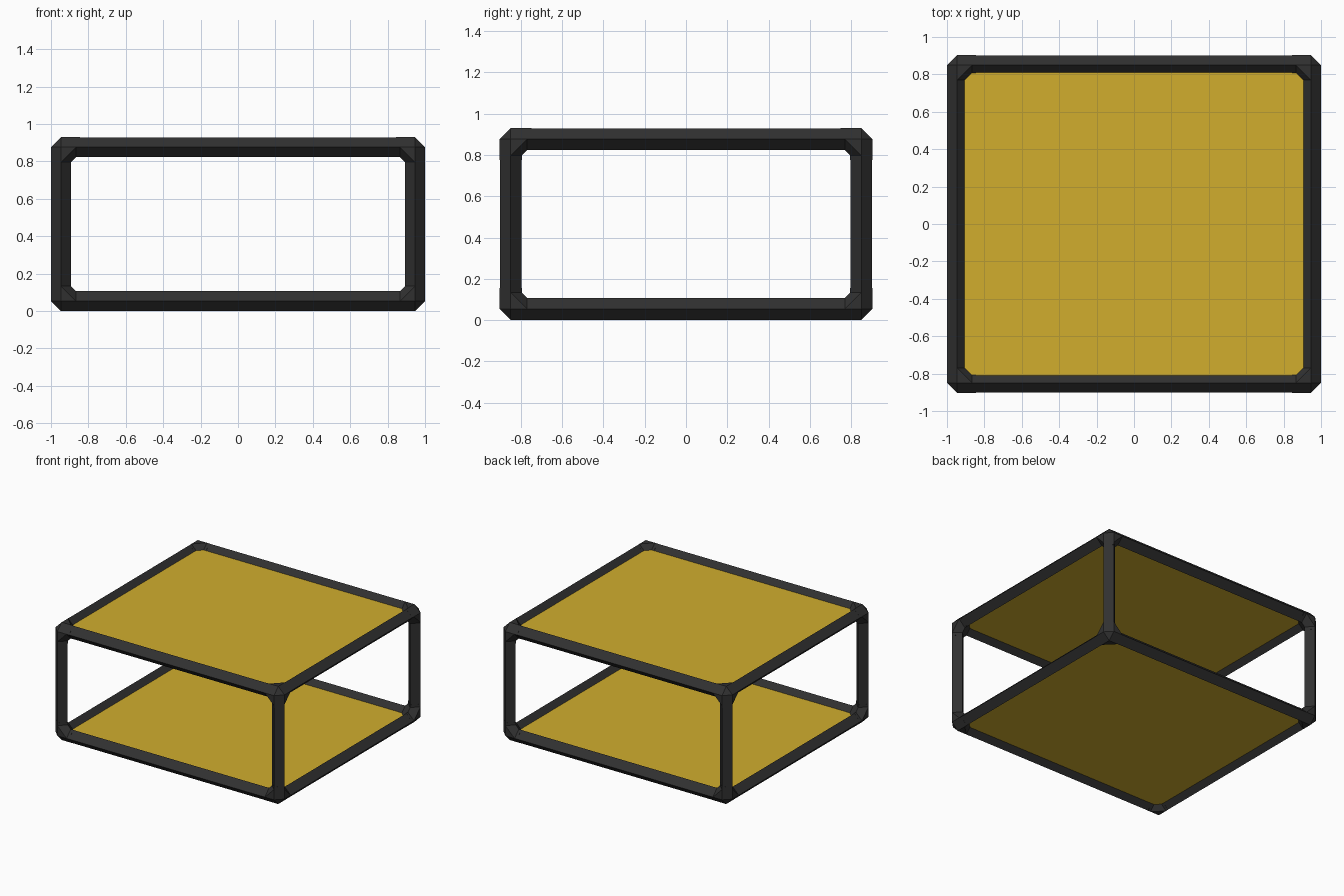
import bpy, bmesh
from itertools import product
from math import pi
from mathutils import Vector

if "Cube" in bpy.data.objects:
    bpy.data.objects.remove(bpy.data.objects["Cube"], do_unlink=True)

R = 0.0535                        # half width of the diamond-section tube
HALF = Vector((1 - R, 0.903 - R, 0.465 - R))   # tube centre lines
MID = Vector((0, 0, 0.465))
BEND, LEG = 0.08, 0.1015          # fillet start and joint end, from joint centre


def material(name, color):
    m = bpy.data.materials.new(name)
    m.use_nodes = True
    m.diffuse_color = color
    bsdf = m.node_tree.nodes["Principled BSDF"]
    bsdf.inputs["Base Color"].default_value = color
    bsdf.inputs["Roughness"].default_value = 0.6
    return m


black = material("black_frame", (0.03, 0.03, 0.03, 1))
yellow = material("yellow_panel", (0.64, 0.42, 0.027, 1))


def finish(bm, name, mat, location):
    bmesh.ops.recalc_face_normals(bm, faces=bm.faces)
    mesh = bpy.data.meshes.new(name)
    bm.to_mesh(mesh)
    bm.free()
    mesh.materials.append(mat)
    ob = bpy.data.objects.new(name, mesh)
    ob.location = location
    bpy.context.collection.objects.link(ob)
    return ob


def axis_vec(i, length):
    v = Vector((0, 0, 0))
    v[i] = length
    return v


# Straight tubes: four parallel to each axis, square section standing on edge
TURN = [(0, pi / 2, 0), (pi / 2, 0, 0), (0, 0, 0)]
for axis, label in enumerate(("cross_rail", "side_rail", "post")):
    others = [i for i in range(3) if i != axis]
    for a, b in product((-1, 1), repeat=2):
        bm = bmesh.new()
        bmesh.ops.create_cone(bm, cap_ends=True, segments=4, radius1=R - 0.0008,
                              radius2=R - 0.0008, depth=2 * (HALF[axis] - LEG))
        centre = MID + axis_vec(others[0], a * HALF[others[0]])
        centre += axis_vec(others[1], b * HALF[others[1]])
        finish(bm, label, black, centre).rotation_euler = TURN[axis]

# Corner joints: filleted three-way hub with a short leg along each axis
for signs in product((-1, 1), repeat=3):
    bm = bmesh.new()
    inward = [axis_vec(i, -signs[i]) for i in range(3)]
    points = [d * -R for d in inward]
    for i, d in enumerate(inward):
        for j in range(3):
            if j != i:
                points += [d * BEND + axis_vec(j, s * R) for s in (-1, 1)]
    for p in points:
        bm.verts.new(p)
    bmesh.ops.convex_hull(bm, input=bm.verts)
    bmesh.ops.dissolve_limit(bm, angle_limit=0.01, verts=bm.verts, edges=bm.edges)
    bm.normal_update()
    for d in inward:
        ends = [f for f in bm.faces
                if all(abs(v.co.dot(d) - BEND) < 1e-4 for v in f.verts)]
        grown = bmesh.ops.extrude_face_region(bm, geom=ends)["geom"]
        bmesh.ops.delete(bm, geom=ends, context="FACES")
        bmesh.ops.translate(bm, vec=d * (LEG - BEND),
                            verts=[g for g in grown if isinstance(g, bmesh.types.BMVert)])
    finish(bm, "corner_joint", black,
           MID + Vector([s * h for s, h in zip(signs, HALF)]))

# Top and bottom panels, let into the inner edges of the tubes
for name, side in (("bottom_panel", -1), ("top_panel", 1)):
    bm = bmesh.new()
    bmesh.ops.create_cube(bm, size=1)
    bmesh.ops.scale(bm, verts=bm.verts, vec=(2 * HALF.x - 0.04, 2 * HALF.y - 0.04, 0.024))
    finish(bm, name, yellow, MID + axis_vec(2, side * HALF.z))
